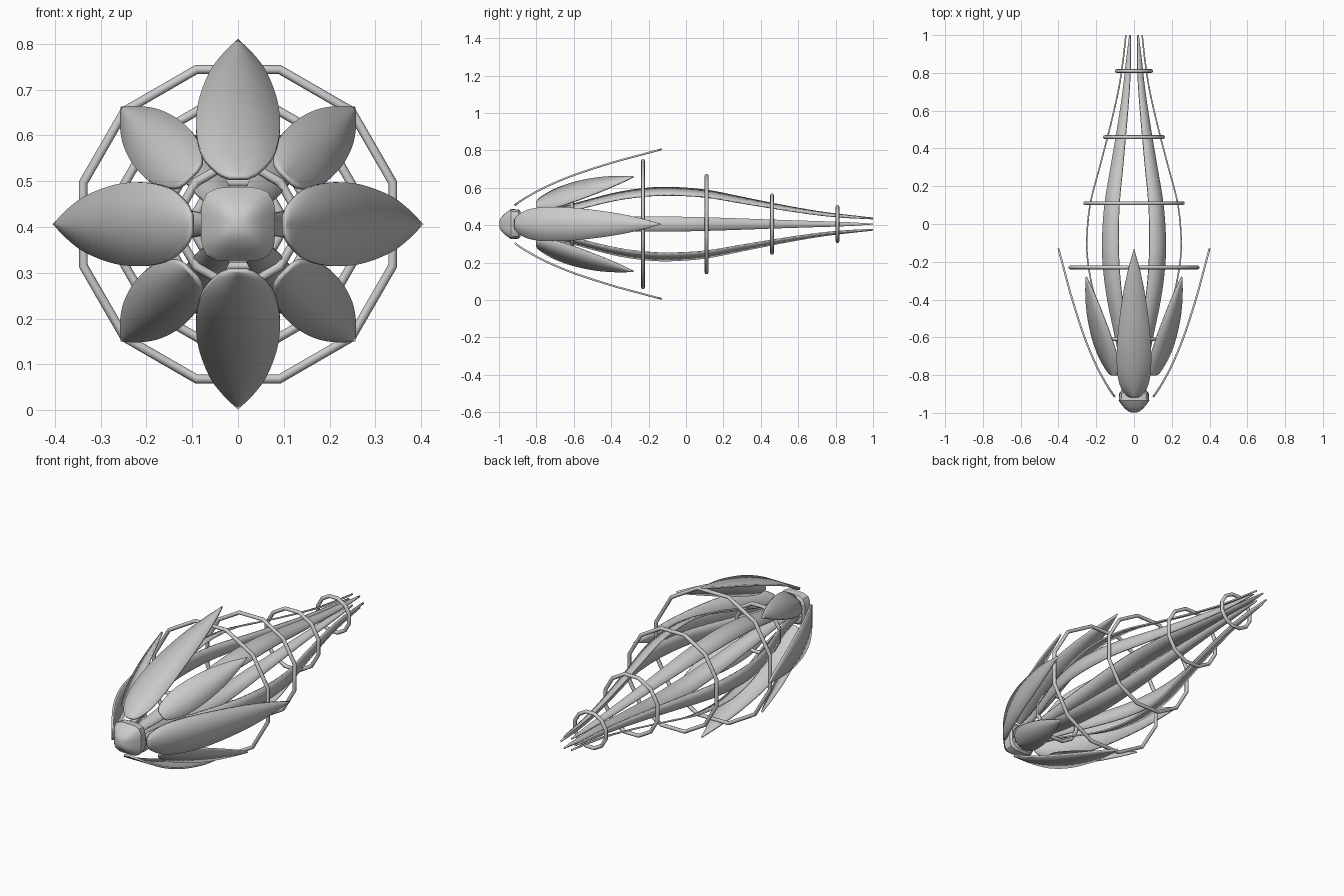
import bpy, bmesh, math
from mathutils import Vector

if "Cube" in bpy.data.objects:
    bpy.data.objects.remove(bpy.data.objects["Cube"], do_unlink=True)

AXIS_Z = 0.406

grey = bpy.data.materials.new("light_grey")
grey.use_nodes = True
COLOUR = (0.6, 0.6, 0.6, 1)
grey.diffuse_color = COLOUR
grey.node_tree.nodes["Principled BSDF"].inputs["Base Color"].default_value = COLOUR


def finish(name, bm, angle=30):
    """Turn a bmesh into a shaded object placed on the long axis."""
    bmesh.ops.remove_doubles(bm, verts=bm.verts, dist=0.0005)
    bmesh.ops.recalc_face_normals(bm, faces=bm.faces)
    mesh = bpy.data.meshes.new(name)
    bm.to_mesh(mesh)
    bm.free()
    mesh.materials.append(grey)
    obj = bpy.data.objects.new(name, mesh)
    obj.location.z = AXIS_Z
    bpy.context.collection.objects.link(obj)
    bpy.ops.object.select_all(action='DESELECT')
    obj.select_set(True)
    bpy.context.view_layer.objects.active = obj
    bpy.ops.object.shade_smooth_by_angle(angle=math.radians(angle))
    return obj


def smooth_path(points, steps=4):
    """Catmull-Rom samples through the points."""
    pts = [Vector(p) for p in points]
    pts = [2 * pts[0] - pts[1]] + pts + [2 * pts[-1] - pts[-2]]
    out = []
    for a, b, c, d in zip(pts, pts[1:], pts[2:], pts[3:]):
        for i in range(steps):
            t = i / steps
            out.append(b + 0.5 * t * (c - a + t * (2 * a - 5 * b + 4 * c - d
                                                   + t * (3 * (b - c) + d - a))))
    return out + [pts[-2]]


def blade(name, stations, angle, scale=(1, 1), thickness=0.01):
    """Thin leaf; stations are (y, distance from axis, half width)."""
    sx, sz = scale
    c, s = math.cos(angle), math.sin(angle)
    bm = bmesh.new()
    rows = []
    for y, r, w in smooth_path(stations):
        w = max(w, 0.0)
        rows.append([bm.verts.new(((r * c - k * w * s) * sx, y, (r * s + k * w * c) * sz))
                     for k in (-1, 0, 1)])
    for a, b in zip(rows, rows[1:]):
        for k in range(2):
            bm.faces.new((a[k], a[k + 1], b[k + 1], b[k]))
    obj = finish(name, bm)
    solid = obj.modifiers.new("thickness", 'SOLIDIFY')
    solid.thickness = thickness
    solid.offset = 0


def hoop(name, y, radius, tube=0.01, sides=12, tube_sides=8):
    """Faceted ring around the long axis."""
    bm = bmesh.new()
    loops = []
    for i in range(sides):
        a = math.tau * (i + 0.5) / sides
        loop = []
        for j in range(tube_sides):
            b = math.tau * j / tube_sides
            r = radius + tube * math.cos(b)
            loop.append(bm.verts.new((r * math.cos(a), y + tube * math.sin(b), r * math.sin(a))))
        loops.append(loop)
    for i in range(sides):
        p, q = loops[i], loops[(i + 1) % sides]
        for j in range(tube_sides):
            k = (j + 1) % tube_sides
            bm.faces.new((p[j], p[k], q[k], q[j]))
    finish(name, bm, 50)


# Nose cap: rounded square sections lofted along the axis
bm = bmesh.new()
sections = []
for y, r in ((-0.885, 0.068), (-0.895, 0.078), (-0.935, 0.081), (-0.945, 0.074),
             (-0.97, 0.055), (-0.99, 0.034), (-0.998, 0.015)):
    ring = []
    for i in range(24):
        a = math.tau * i / 24
        c, s = math.cos(a), math.sin(a)
        k = r / (c ** 4 + s ** 4) ** 0.25
        ring.append(bm.verts.new((k * c, y, k * s)))
    sections.append(ring)
for p, q in zip(sections, sections[1:]):
    for i in range(24):
        j = (i + 1) % 24
        bm.faces.new((p[i], p[j], q[j], q[i]))
bm.faces.new(sections[0])
bm.faces.new(sections[-1])
finish("nose_cap", bm)

# Four large outer petals
LARGE = [(-0.915, 0.1, 0.02), (-0.9, 0.113, 0.045), (-0.845, 0.148, 0.077),
         (-0.75, 0.199, 0.091), (-0.6, 0.262, 0.087), (-0.4, 0.327, 0.063),
         (-0.25, 0.368, 0.033), (-0.13, 0.4, 0)]
for i, side in enumerate(("left", "top", "right", "bottom")):
    blade("large_petal_" + side, LARGE, i * math.pi / 2)

# Four small diagonal petals
SMALL = [(-0.8, 0.146, 0.02), (-0.78, 0.155, 0.043), (-0.7, 0.195, 0.068),
         (-0.6, 0.242, 0.071), (-0.48, 0.291, 0.057), (-0.37, 0.329, 0.031), (-0.28, 0.358, 0)]
for i, side in enumerate(("upper_left", "upper_right", "lower_right", "lower_left")):
    blade("small_petal_" + side, SMALL, (i + 0.5) * math.pi / 2)

# Six long ribs on a slightly flattened section, gathering at the tail
RIB = [(-0.89, 0.06, 0.022), (-0.75, 0.085, 0.032), (-0.6, 0.13, 0.04), (-0.4, 0.202, 0.046),
       (-0.25, 0.237, 0.049), (-0.1, 0.25, 0.05), (0.1, 0.233, 0.045), (0.3, 0.182, 0.037),
       (0.5, 0.13, 0.028), (0.7, 0.084, 0.02), (0.85, 0.06, 0.014), (1.0, 0.043, 0.003)]
for i in range(6):
    blade("rib_%d" % (i + 1), RIB, i * math.pi / 3, scale=(1.0, 0.81), thickness=0.008)

# Hoops along the body
for name, y, radius in (("front", -0.61, 0.13), ("widest", -0.23, 0.35), ("middle", 0.11, 0.268),
                        ("rear", 0.46, 0.16), ("tail", 0.81, 0.095)):
    hoop("hoop_" + name, y, radius)
